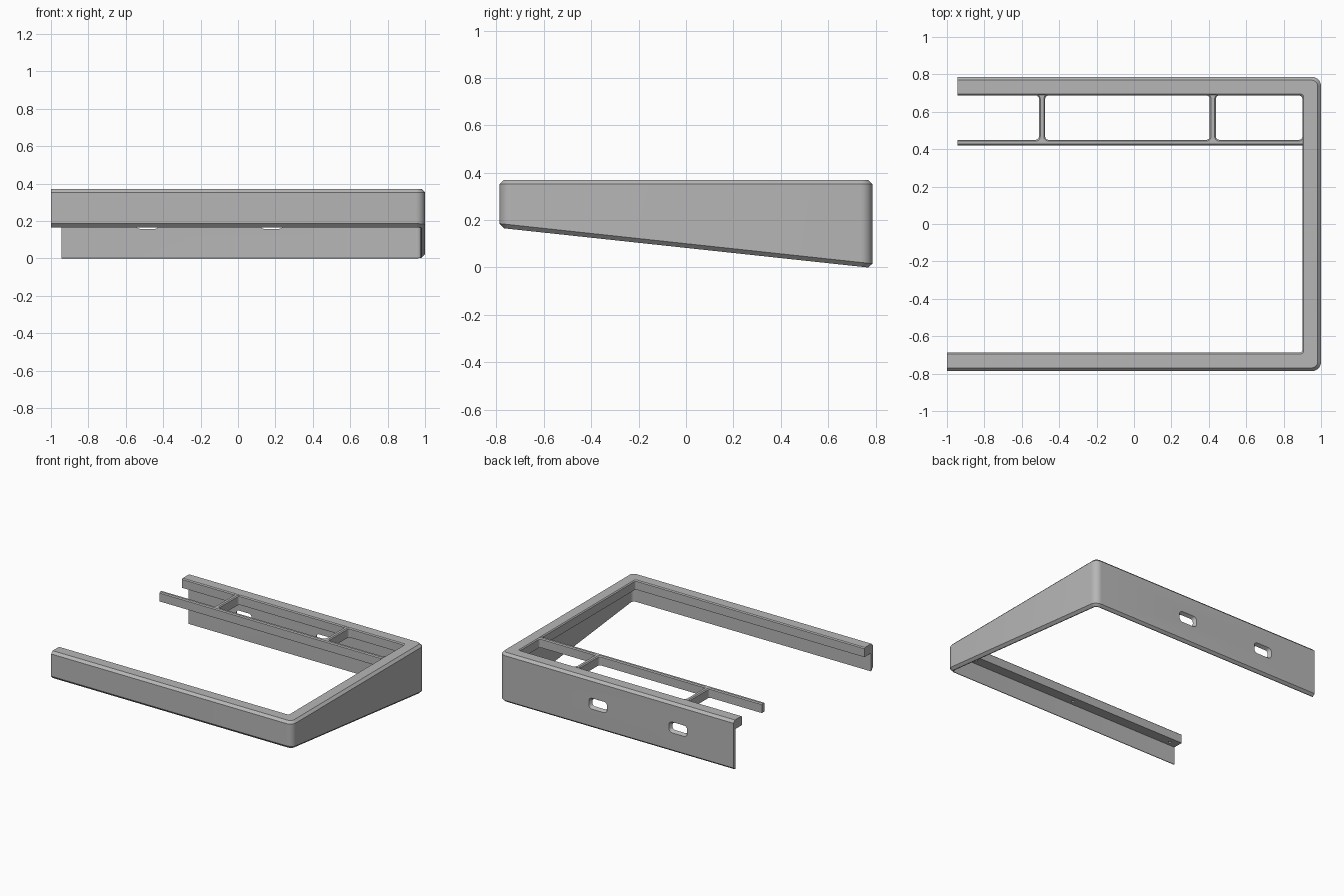
import bpy
import bmesh
from math import cos, sin, pi, radians

if "Cube" in bpy.data.objects:
    bpy.data.objects.remove(bpy.data.objects["Cube"], do_unlink=True)

GREY = (0.47, 0.47, 0.47, 1)
TOP, LIP_BOTTOM = 0.37, 0.30
HALF_Y = 0.787
LIP = 0.10        # lip width measured inward from the outer face
WALL = 0.024      # thin skirt wall
EDGE = 0.018      # outer chamfer
FINE = 0.007      # inner chamfer

grey = bpy.data.materials.new("plain grey")
grey.use_nodes = True
grey.diffuse_color = GREY
grey.node_tree.nodes["Principled BSDF"].inputs["Base Color"].default_value = GREY


def loft(name, rings, close_loop=False):
    """Skin equal rings; cap the ends or join last ring to first."""
    bm = bmesh.new()
    rows = [[bm.verts.new(p) for p in ring] for ring in rings]
    pairs = list(zip(rows, rows[1:]))
    if close_loop:
        pairs.append((rows[-1], rows[0]))
    n = len(rows[0])
    for a, b in pairs:
        for i in range(n):
            j = (i + 1) % n
            bm.faces.new((a[i], a[j], b[j], b[i]))
    if not close_loop:
        bm.faces.new(rows[0])
        bm.faces.new(rows[-1])
    bmesh.ops.recalc_face_normals(bm, faces=bm.faces)
    mesh = bpy.data.meshes.new(name)
    bm.to_mesh(mesh)
    bm.free()
    mesh.materials.append(grey)
    obj = bpy.data.objects.new(name, mesh)
    bpy.context.collection.objects.link(obj)
    return obj


def rounded_rect(x0, x1, y0, y1, r, steps=5):
    """Corner-rounded rectangle outline as 2D points."""
    corners = [(x1 - r, y1 - r), (x0 + r, y1 - r), (x0 + r, y0 + r), (x1 - r, y0 + r)]
    return [(cx + r * cos(a), cy + r * sin(a))
            for k, (cx, cy) in enumerate(corners)
            for a in [(k + s / steps) * pi / 2 for s in range(steps + 1)]]


def cut(target, cutter):
    """Subtract a cutter and remove it."""
    cutter.hide_render = True
    mod = target.modifiers.new("cut", 'BOOLEAN')
    mod.operation, mod.solver, mod.object = 'DIFFERENCE', 'EXACT', cutter
    bpy.context.view_layer.objects.active = target
    bpy.ops.object.modifier_apply(modifier=mod.name)
    bpy.data.objects.remove(cutter, do_unlink=True)


def finish(obj):
    bpy.ops.object.select_all(action='DESELECT')
    obj.select_set(True)
    bpy.context.view_layer.objects.active = obj
    bpy.ops.object.shade_smooth_by_angle(angle=radians(28))


# Frame: an L-shaped section swept along a U with rounded corners
def u_path(d):
    """Plan points at inward distance d: front rail, side rail, rear rail."""
    r = max(0.05 - d, 0.015)
    x, y = 1 - d - r, HALF_Y - d - r
    steps = [s * pi / 16 for s in range(9)]
    front = [(x + r * sin(a), -y - r * cos(a)) for a in steps]
    rear = [(x + r * cos(a), y + r * sin(a)) for a in steps]
    return [(-1, d - HALF_Y)] + front + rear + [(-0.945, HALF_Y - d)]


def floor(y):
    """Height of the sloping underside."""
    return 0.1075 * (HALF_Y - EDGE - y)


section = [  # inward distance, height, measured from sloping floor?
    (0, TOP - EDGE, False), (EDGE, TOP, False),
    (LIP - FINE, TOP, False), (LIP, TOP - FINE, False),
    (LIP, LIP_BOTTOM, False), (WALL, LIP_BOTTOM, False),
    (WALL, 0, True), (EDGE, 0, True), (0, EDGE, True)]
columns = [[(x, y, h + floor(y) if sloped else h) for x, y in u_path(d)]
           for d, h, sloped in section]
frame = loft("wedge_frame", list(zip(*columns)))

# Flared slots through the rear wall
for x in (0.18, -0.485):
    rings = []
    for y, grow in ((0.70, 0), (HALF_Y - WALL, 0), (HALF_Y + 0.002, 0.015)):
        outline = rounded_rect(x - 0.062 - grow, x + 0.062 + grow,
                               0.158 - grow, 0.212 + grow, 0.02 + grow / 2)
        rings.append([(px, y, pz) for px, pz in outline])
    cut(frame, loft("slot_cutter", rings))

# Small blind holes under the front lip
for x in (-0.93, -0.07, 0.79):
    rings = [[(px, py, z) for px, py in
              rounded_rect(x - 0.01, x + 0.01, -0.74, -0.72, 0.0099, 3)]
             for z in (0.28, 0.335)]
    cut(frame, loft("hole_cutter", rings))
finish(frame)

# Divider bar with cross ribs: a chamfered slab with three pockets
BAR = 0.42
REAR = HALF_Y - LIP
slab_section = [(BAR, LIP_BOTTOM), (BAR, TOP - FINE), (BAR + FINE, TOP),
                (REAR + 0.004, TOP), (REAR + 0.004, LIP_BOTTOM)]
divider = loft("divider_with_ribs",
               [[(x, y, z) for y, z in slab_section] for x in (-0.945, 0.904)])
for x0, x1 in ((-1.1, -0.508), (-0.475, 0.405), (0.438, 0.9)):
    rings = []
    for z, grow in ((LIP_BOTTOM - 0.02, 0), (TOP - FINE, 0), (TOP + 0.003, FINE + 0.003)):
        outline = rounded_rect(x0 - grow, x1 + grow, BAR + 0.03 - grow,
                               REAR + grow, 0.018 + grow)
        rings.append([(px, py, z) for px, py in outline])
    cut(divider, loft("pocket_cutter", rings))
finish(divider)
